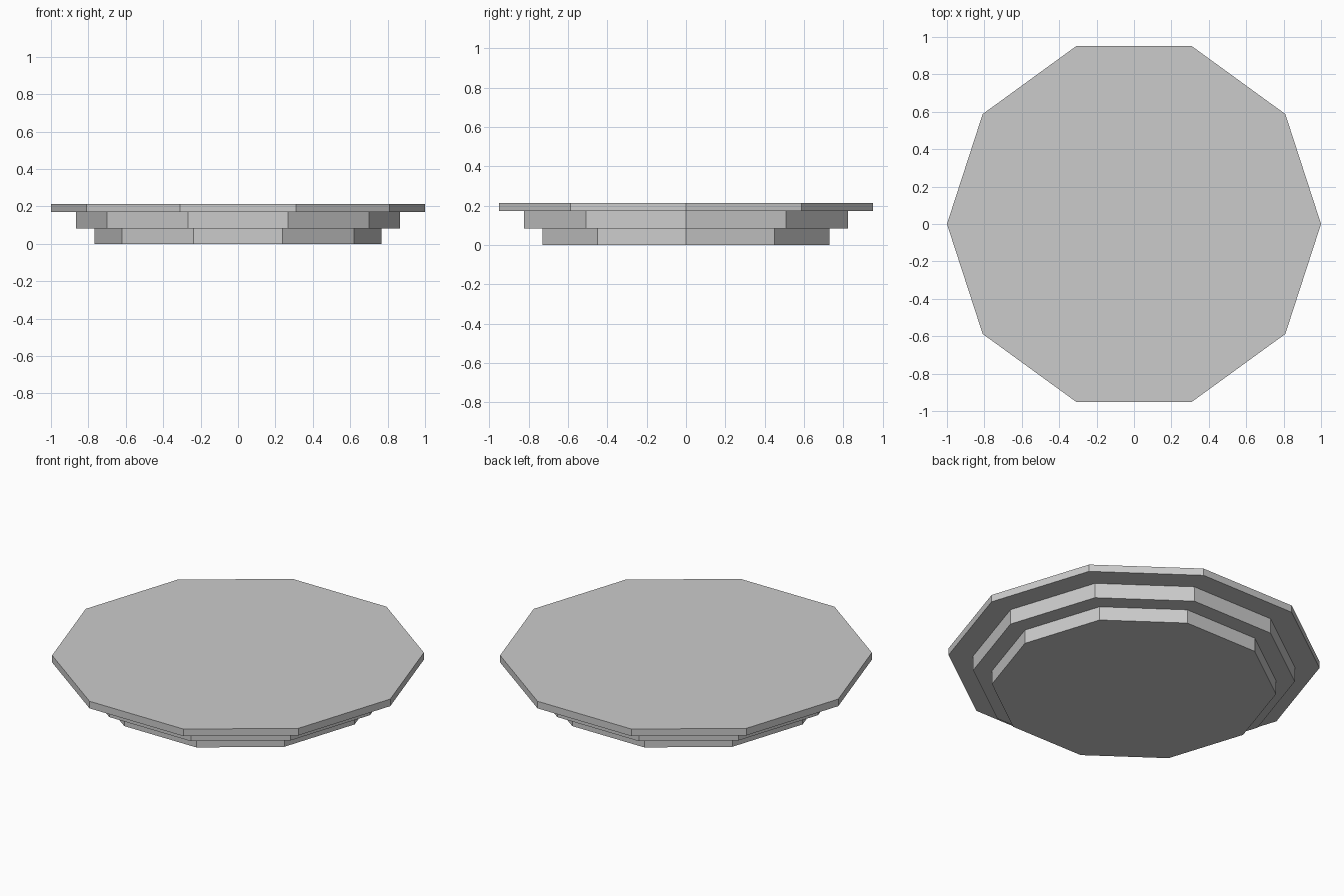
import bpy
import math

if "Cube" in bpy.data.objects:
    bpy.data.objects.remove(bpy.data.objects["Cube"])


def tier(name, radius, z0, z1):
    """Ten-sided flat slab with corners on the x axis."""
    verts = []
    for z in (z0, z1):
        for i in range(10):
            a = math.tau * i / 10
            verts.append((radius * math.cos(a), radius * math.sin(a), z))
    faces = [tuple(reversed(range(10))), tuple(range(10, 20))]
    for i in range(10):
        j = (i + 1) % 10
        faces.append((i, j, j + 10, i + 10))
    mesh = bpy.data.meshes.new(name)
    mesh.from_pydata(verts, [], faces)
    mesh.update()
    obj = bpy.data.objects.new(name, mesh)
    bpy.context.collection.objects.link(obj)
    return obj


# Stepped platform: each slab overhangs the one below
tier("base_slab", 0.766, 0.0, 0.082)
tier("middle_slab", 0.867, 0.082, 0.171)
tier("top_slab", 1.0, 0.171, 0.213)
